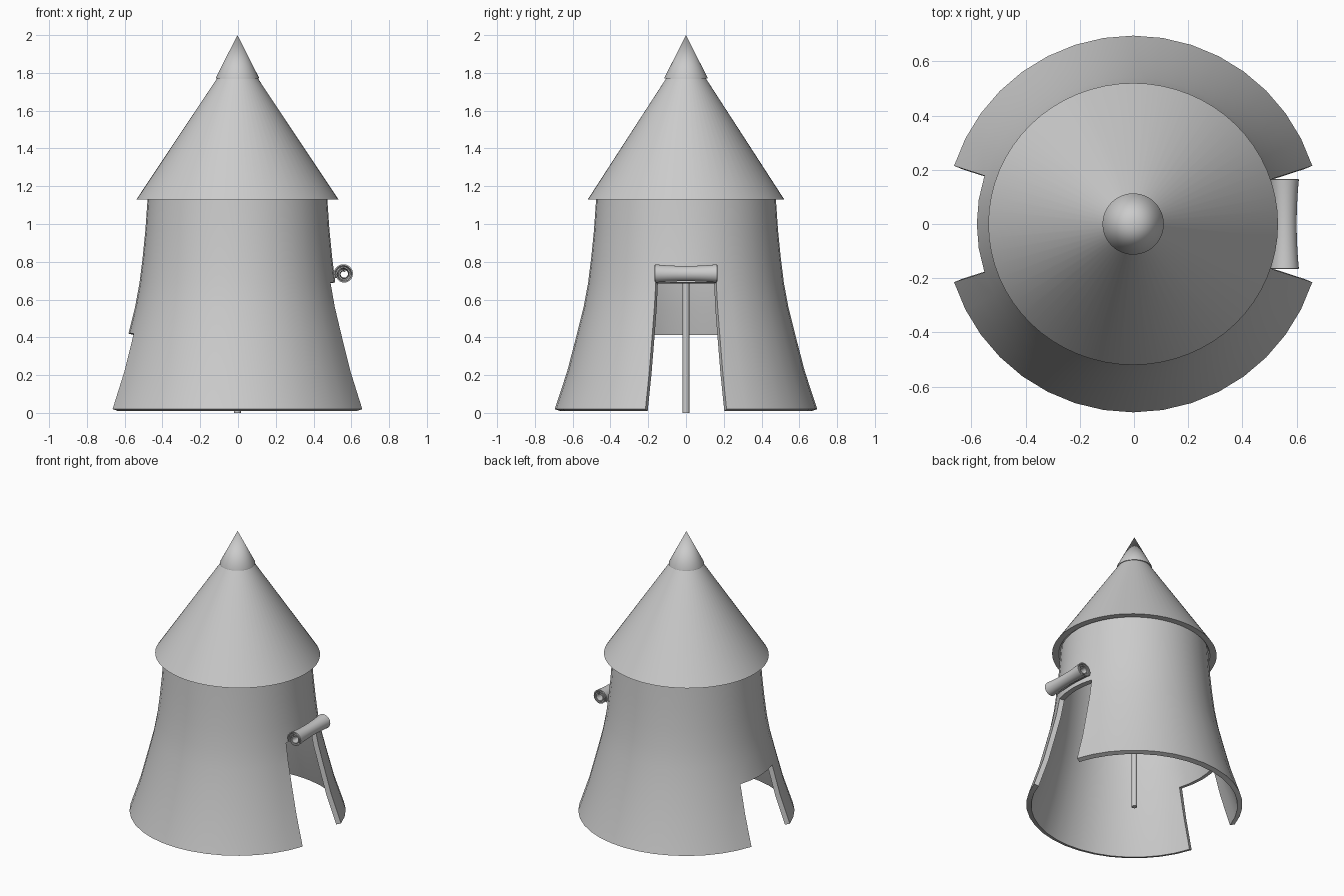
import bpy, bmesh
from math import sin, cos, pi, radians

if "Cube" in bpy.data.objects:
    bpy.data.objects.remove(bpy.data.objects["Cube"])


def make_object(name, bm, thickness=0.0):
    bmesh.ops.recalc_face_normals(bm, faces=bm.faces)
    me = bpy.data.meshes.new(name)
    bm.to_mesh(me)
    bm.free()
    ob = bpy.data.objects.new(name, me)
    bpy.context.collection.objects.link(ob)
    bpy.ops.object.select_all(action='DESELECT')
    bpy.context.view_layer.objects.active = ob
    ob.select_set(True)
    if thickness:
        mod = ob.modifiers.new("Thickness", 'SOLIDIFY')
        mod.thickness = thickness
        mod.offset = -1
        mod.use_even_offset = True
        bpy.ops.object.modifier_apply(modifier=mod.name)
    bpy.ops.object.shade_smooth_by_angle(angle=radians(35))
    return ob


def lathe(name, profile, segs, thickness=0.0, closed=False, skip=None, sx=1.0, sy=1.0):
    """Revolve (radius, z) points about z; skip(row, seg) leaves out faces."""
    bm = bmesh.new()
    rows = [[bm.verts.new((CX + sx * r * cos(2 * pi * i / segs),
                           sy * r * sin(2 * pi * i / segs), z)) for i in range(segs)]
            for r, z in profile]
    n = len(rows)
    for k in range(n if closed else n - 1):
        a, b = rows[k], rows[(k + 1) % n]
        for i in range(segs):
            j = (i + 1) % segs
            if not (skip and skip(k, i)):
                bm.faces.new((a[i], a[j], b[j], b[i]))
    loose = [v for v in bm.verts if not v.link_faces]
    bmesh.ops.delete(bm, geom=loose, context='VERTS')
    bmesh.ops.remove_doubles(bm, verts=bm.verts, dist=0.0003)
    return make_object(name, bm, thickness)


CX = -0.003
SEGS = 40

# Flared fabric wall with a tall doorway at +x and a short one at -x
wall = [(0.695, 0.02), (0.629, 0.22), (0.577, 0.42), (0.542, 0.56), (0.518, 0.69),
        (0.502, 0.82), (0.487, 0.97), (0.475, 1.145)]


def doorway(row, seg):
    right = seg < 2 or seg >= SEGS - 2
    left = SEGS // 2 - 2 <= seg < SEGS // 2 + 2
    return (right and row < 4) or (left and row < 2)


lathe("tent_wall", wall, SEGS, thickness=0.033, skip=doorway)

# Slightly oval cone roof, a hollow shell with a flat rim
lathe("roof", [(0.52, 1.13), (0.096, 1.785), (0.06, 1.785), (0.478, 1.13)], 64,
      closed=True, sx=1.028)

# Pointed cap on top of the roof
lathe("roof_cap", [(0.085, 1.77), (0.113, 1.77), (0.113, 1.777), (0.0001, 2.0),
                   (0.0001, 1.96)], 48, closed=True)

# Central support pole
lathe("centre_pole", [(0.0001, 0), (0.018, 0), (0.018, 1.93), (0.0001, 1.93)], 16)

# Rolled-up door flap: a spiral sheet, pinched in the middle
bm = bmesh.new()
STEPS, COLS, TURNS = 72, 10, 2.4
grid = []
for s in range(STEPS + 1):
    f = s / STEPS
    a = radians(205) - 2 * pi * TURNS * (1 - f)
    row = []
    for c in range(COLS + 1):
        u = 2 * c / COLS - 1
        r = (0.024 + 0.032 * f) * (0.83 + 0.17 * u * u)
        row.append(bm.verts.new((0.56 + r * cos(a), 0.165 * u, 0.735 + r * sin(a))))
    grid.append(row)
for a, b in zip(grid, grid[1:]):
    for c in range(COLS):
        bm.faces.new((a[c], a[c + 1], b[c + 1], b[c]))
make_object("rolled_door_flap", bm, thickness=0.007)
